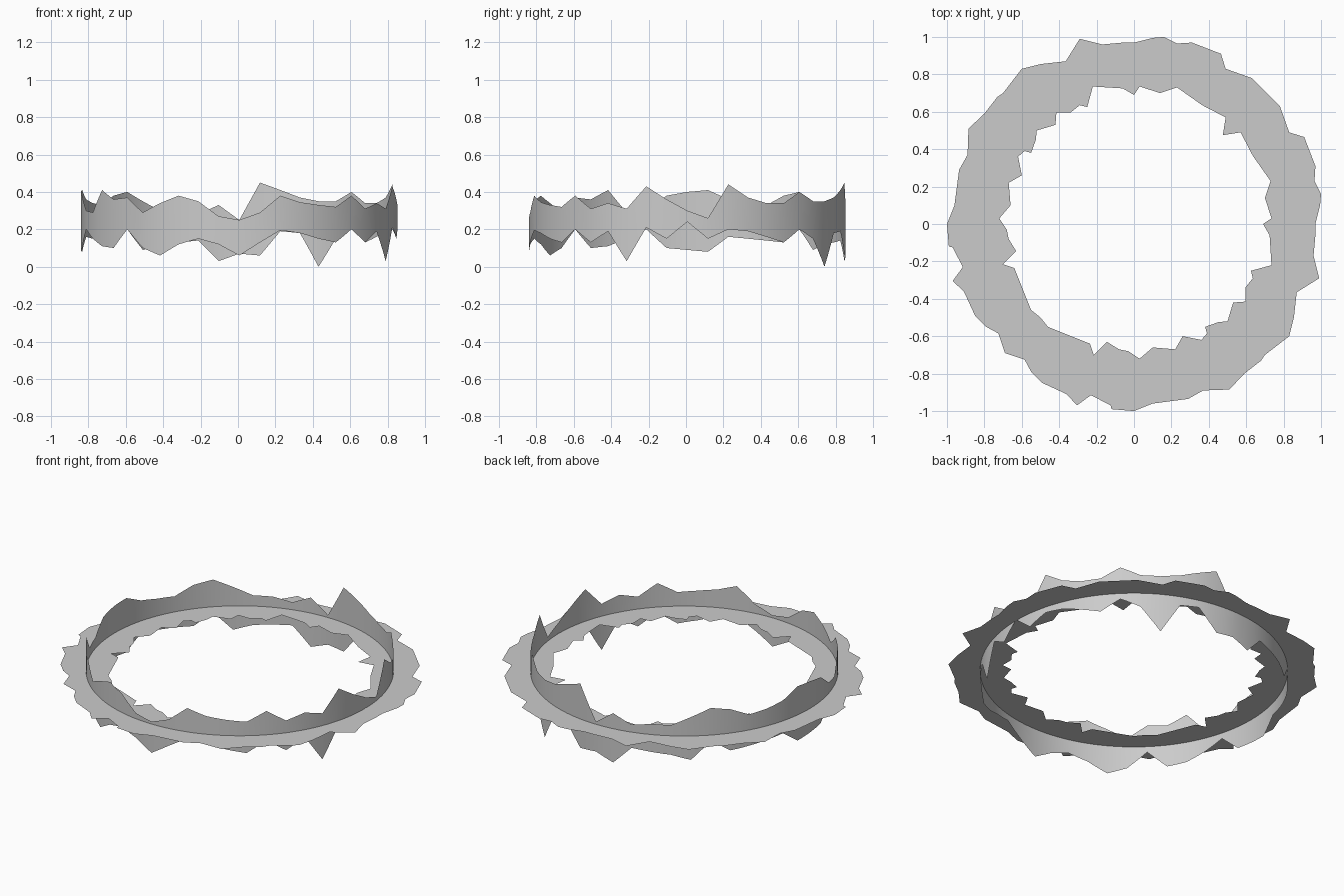
import bpy, bmesh, math

MID_Z = 0.235      # height of the flat ring
RADIUS = 0.847     # radius of the upright band
OFFSET = 0.007     # small shift of the band centre


def finish(bm, name):
    mesh = bpy.data.meshes.new(name)
    bm.to_mesh(mesh)
    bm.free()
    obj = bpy.data.objects.new(name, mesh)
    bpy.context.collection.objects.link(obj)
    return obj


def mirrored(half):
    """Close half an outline by mirroring it across the x = y diagonal."""
    other = [(y, x) for x, y in reversed(half) if abs(x - y) > 1e-4]
    return half + other


# Flat ring: ragged outer and inner outlines, half of each
outer = [(.63, .78), (.49, .83), (.465, .91), (.31, .97), (.23, .965),
         (.16, 1), (.1, .995), (0, .97), (-.06, .97), (-.17, .96),
         (-.29, .99), (-.365, .87), (-.5, .855), (-.6, .83), (-.7, .7),
         (-.73, .68), (-.8, .59), (-.885, .51), (-.89, .37), (-.935, .29),
         (-.96, .1), (-1, 0), (-.99, -.12), (-.97, -.125), (-.915, -.23),
         (-.97, -.305), (-.91, -.36), (-.85, -.49), (-.79, -.55),
         (-.725, -.585), (-.69, -.69)]
inner = [(.475, .475), (.49, .57), (.365, .635), (.23, .73), (.14, .7),
         (.03, .735), (0, .69), (-.06, .725), (-.22, .735), (-.25, .625),
         (-.29, .635), (-.34, .595), (-.415, .595), (-.42, .53), (-.52, .5),
         (-.525, .45), (-.55, .38), (-.585, .39), (-.62, .36), (-.6, .26),
         (-.67, .22), (-.66, .1), (-.72, .03), (-.68, -.03), (-.67, -.08),
         (-.63, -.145), (-.7, -.215), (-.64, -.235), (-.55, -.46), (-.5, -.5)]

bm = bmesh.new()
edges = []
for outline in (mirrored(outer), mirrored(inner)):
    vs = [bm.verts.new((x, y, MID_Z)) for x, y in outline]
    edges += [bm.edges.new((vs[i - 1], vs[i])) for i in range(len(vs))]
bmesh.ops.triangle_fill(bm, edges=edges, use_beauty=True, normal=(0, 0, 1))
for f in bm.faces:
    f.normal_update()
    if f.normal.z < 0:
        f.normal_flip()
finish(bm, "flat_ragged_ring")

# Upright band: ragged top and bottom heights every 7.5 degrees, from -45
top = [.38, .31, .34, .31, .43, .36, .30, .26, .44, .37, .34, .34,   # right
       .40, .35, .35, .37, .41, .45, .25, .33, .28, .30, .30, .35,   # back
       .40, .38, .33, .34, .36, .41, .40, .38, .30, .29, .41, .36,   # left
       .37, .29, .34, .38, .35, .27, .25, .29, .38, .345, .33, .32]  # front
low = [.20, .13, .19, .03, .21, .15, .24, .15, .20, .19, .16, .13,
       .20, .15, .00, .18, .19, .06, .07, .03, .14, .13, .12, .09,
       .20, .13, .14, .15, .16, .08, .09, .10, .20, .15, .11, .10,
       .20, .10, .06, .12, .15, .12, .06, .13, .195, .18, .15, .13]

SUB = 3
count = len(top) * SUB


def height(values, i):
    a, t = divmod(i, SUB)
    t /= SUB
    return values[a] * (1 - t) + values[(a + 1) % len(values)] * t


bm = bmesh.new()
columns = []
for i in range(count):
    a = math.radians(-45 + 360 * i / count)
    x, y = OFFSET + RADIUS * math.cos(a), OFFSET + RADIUS * math.sin(a)
    columns.append([bm.verts.new((x, y, height(v, i))) for v in (low, top)])
for i in range(count):
    (a, b), (c, d) = columns[i - 1], columns[i]
    bm.faces.new((a, c, d, b)).smooth = True
finish(bm, "upright_ragged_band")
